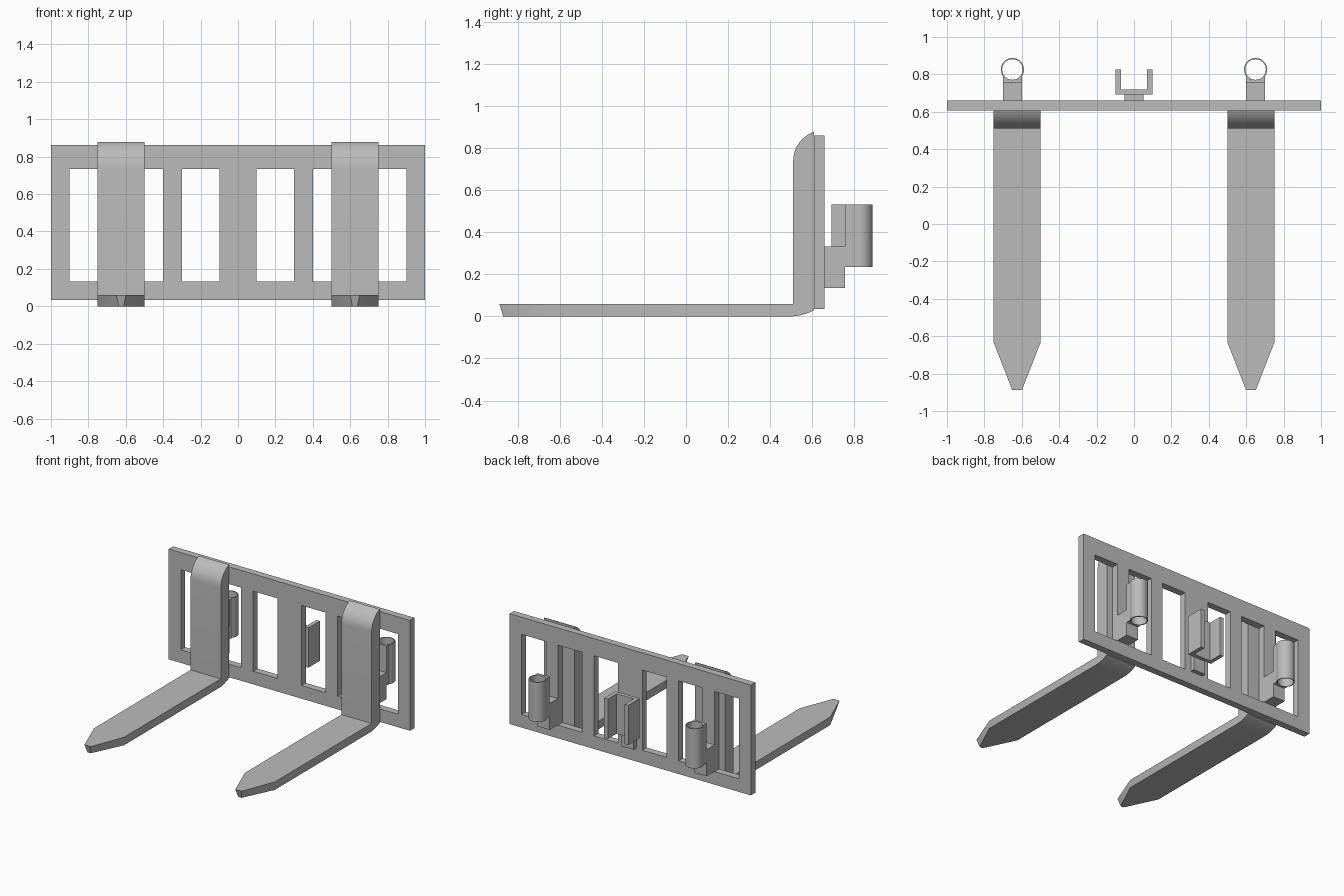
import bpy, bmesh
from math import sin, cos, asin, radians
from mathutils import Vector

if "Cube" in bpy.data.objects:
    bpy.data.objects.remove(bpy.data.objects["Cube"], do_unlink=True)

GREY = (0.5, 0.5, 0.5, 1)
steel = bpy.data.materials.new("grey_steel")
steel.use_nodes = True
steel.diffuse_color = GREY
steel.node_tree.nodes["Principled BSDF"].inputs["Base Color"].default_value = GREY


def finish(name, bm, x=0):
    """Turn a bmesh into a named, shaded object at the given x."""
    bmesh.ops.recalc_face_normals(bm, faces=bm.faces)
    mesh = bpy.data.meshes.new(name)
    bm.to_mesh(mesh)
    bm.free()
    mesh.materials.append(steel)
    ob = bpy.data.objects.new(name, mesh)
    ob.location.x = x
    bpy.context.collection.objects.link(ob)
    bpy.ops.object.select_all(action='DESELECT')
    ob.select_set(True)
    bpy.context.view_layer.objects.active = ob
    bpy.ops.object.shade_smooth_by_angle(angle=radians(30))
    return ob


def prism(points, offset):
    """Extrude a closed outline of 3D points along an offset."""
    bm = bmesh.new()
    face = bm.faces.new([bm.verts.new(p) for p in points])
    ext = bmesh.ops.extrude_face_region(bm, geom=[face], use_keep_orig=True)
    verts = [g for g in ext["geom"] if isinstance(g, bmesh.types.BMVert)]
    bmesh.ops.translate(bm, verts=verts, vec=Vector(offset))
    return bm


def upright(name, outline, z0, z1, x=0):
    return finish(name, prism([(px, py, z0) for px, py in outline], (0, 0, z1 - z0)), x)


def rect(half, y0, y1):
    return [(-half, y0), (half, y0), (half, y1), (-half, y1)]


FRONT, BACK = 0.608, 0.66

# Slotted carriage plate: a grid of panels with six openings left out
half_xs = [0.1, 0.3, 0.4, 0.6, 0.7, 0.9, 1]
xs = [-x for x in reversed(half_xs)] + half_xs
zs = [0.035, 0.133, 0.733, 0.862]
bm = bmesh.new()
grid = [[bm.verts.new((x, FRONT, z)) for z in zs] for x in xs]
for i in range(len(xs) - 1):
    for j in range(len(zs) - 1):
        if j == 1 and i % 2 == 1:
            continue
        bm.faces.new((grid[i][j], grid[i + 1][j], grid[i + 1][j + 1], grid[i][j + 1]))
ext = bmesh.ops.extrude_face_region(bm, geom=list(bm.faces), use_keep_orig=True)
bmesh.ops.translate(bm, vec=(0, BACK - FRONT, 0),
                    verts=[g for g in ext["geom"] if isinstance(g, bmesh.types.BMVert)])
finish("carriage_plate", bm)

# Fork side profile: flat blade, curved heel, rounded shank top
SHANK, TAPER, THICK, HALF = 0.51, -0.635, 0.06, 0.125
heel_r, top_r, steps = 0.255, 0.147, 10
heel_a = asin((FRONT - 0.49) / heel_r)
profile = [(TAPER, THICK), (TAPER, 0)]
for i in range(steps + 1):
    a = heel_a * i / steps
    profile.append((0.49 + heel_r * sin(a), heel_r * (1 - cos(a))))
top_a = asin((SHANK + top_r - FRONT) / top_r)
for i in range(steps + 1):
    a = top_a + (radians(90) - top_a) * i / steps
    profile.append((SHANK + top_r * (1 - sin(a)), 0.74 + top_r * cos(a)))
profile.append((SHANK, THICK))


def fork(name, x):
    bm = prism([(-HALF, y, z) for y, z in profile], (2 * HALF, 0, 0))
    # Extrude the blade end into a narrow, undercut tip
    end = next(f for f in bm.faces if all(abs(v.co.y - TAPER) < 1e-4 for v in f.verts))
    tip = bmesh.ops.extrude_discrete_faces(bm, faces=[end])["faces"][0]
    for v in tip.verts:
        upper = v.co.z > THICK / 2
        v.co.x = (0.026 if upper else 0.013) * (1 if v.co.x > 0 else -1)
        v.co.y = -0.888 if upper else -0.87
    finish(name, bm, x)


# Socket tube with open ends
TUBE_Y, OUTER, INNER, SEG = 0.826, 0.062, 0.055, 32
TUBE_Z0, TUBE_Z1 = 0.235, 0.533


def socket(name, x):
    bm = bmesh.new()
    rings = []
    for r, z in ((OUTER, TUBE_Z0), (OUTER, TUBE_Z1), (INNER, TUBE_Z1), (INNER, TUBE_Z0)):
        ring = []
        for i in range(SEG):
            a = radians(360) * i / SEG
            ring.append(bm.verts.new((r * cos(a), TUBE_Y + r * sin(a), z)))
        rings.append(ring)
    for k in range(4):
        p, q = rings[k], rings[(k + 1) % 4]
        for i in range(SEG):
            n = (i + 1) % SEG
            bm.faces.new((p[i], p[n], q[n], q[i]))
    finish(name, bm, x)


# Saddle web that hugs the near side of the tube
saddle_a = asin(0.05 / OUTER)
saddle = [(-0.05, 0.757), (0.05, 0.757)]
for i in range(9):
    a = saddle_a * (1 - i / 4)
    saddle.append((OUTER * sin(a), TUBE_Y - OUTER * cos(a)))

for side, s in (("left", 1), ("right", -1)):
    fork(side + "_fork", s * 0.625)
    socket(side + "_socket_tube", s * 0.65)
    upright(side + "_socket_bracket", rect(0.05, BACK, 0.757), 0.135, 0.333, s * 0.65)
    upright(side + "_socket_saddle", saddle, TUBE_Z0, TUBE_Z1, s * 0.65)

# Centre U-shaped catch on its mounting block
upright("centre_block", rect(0.05, BACK, 0.692), 0.135, 0.333)
channel = [(-0.1, 0.692), (0.1, 0.692), (0.1, 0.826), (0.07, 0.826),
           (0.07, 0.72), (-0.07, 0.72), (-0.07, 0.826), (-0.1, 0.826)]
upright("centre_channel", channel, TUBE_Z0, TUBE_Z1)
